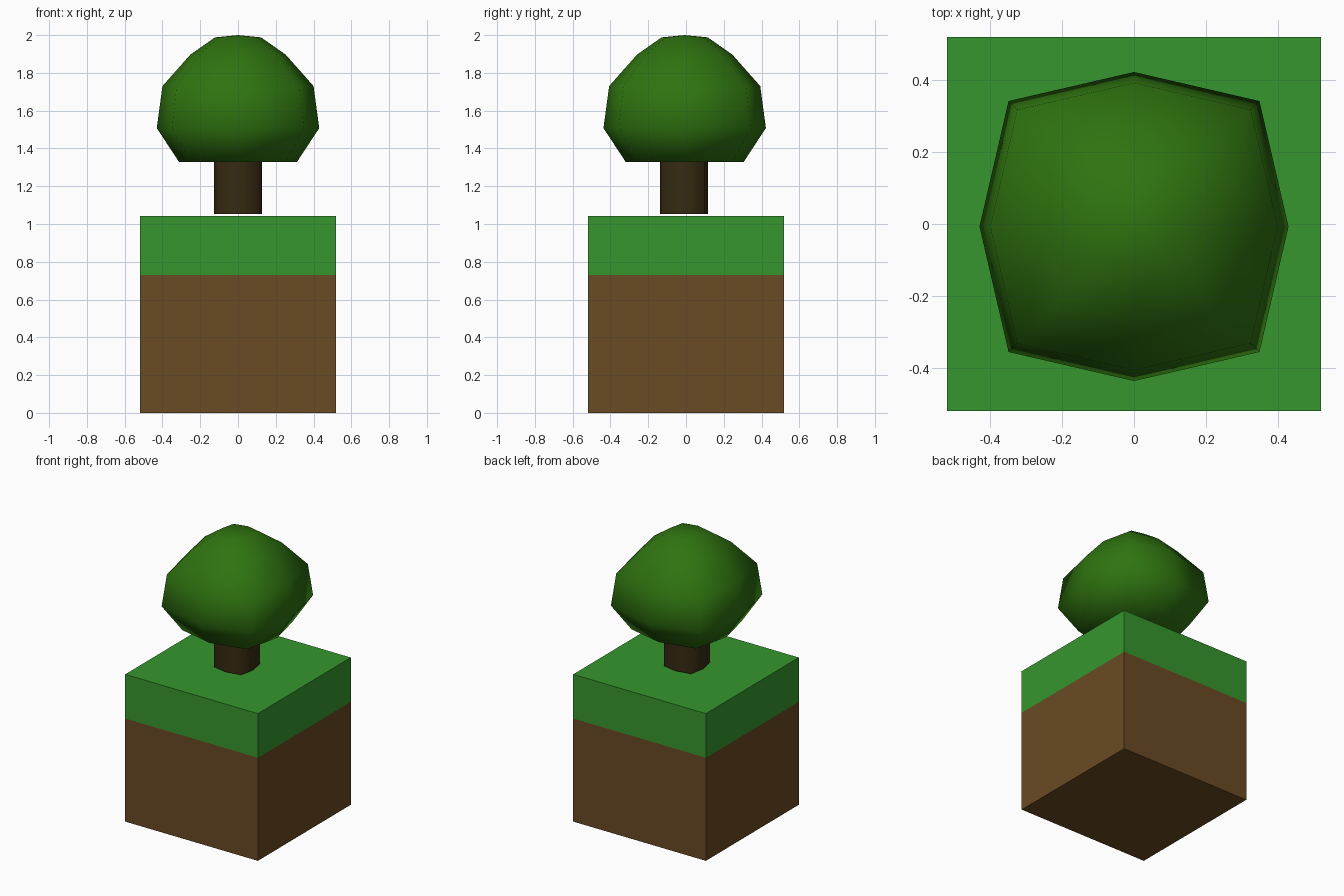
import bpy, bmesh
from mathutils import Vector

if "Cube" in bpy.data.objects:
    bpy.data.objects.remove(bpy.data.objects["Cube"])


def material(name, rgb):
    m = bpy.data.materials.new(name)
    m.diffuse_color = (*rgb, 1)
    m.use_nodes = True
    m.node_tree.nodes["Principled BSDF"].inputs["Base Color"].default_value = m.diffuse_color
    return m


grass = material("grass_green", (0.037, 0.305, 0.027))
dirt = material("dirt_brown", (0.144, 0.069, 0.017))
leaves = material("leaf_green", (0.028, 0.171, 0.005))
bark = material("bark_brown", (0.037, 0.024, 0.006))


def finish(bm, name, mats):
    bmesh.ops.recalc_face_normals(bm, faces=bm.faces[:])
    mesh = bpy.data.meshes.new(name)
    bm.to_mesh(mesh)
    bm.free()
    for m in mats:
        mesh.materials.append(m)
    ob = bpy.data.objects.new(name, mesh)
    bpy.context.collection.objects.link(ob)
    return ob


def ring_stack(name, profile, corner, y_offset, mat, apex=None, smooth_caps=False):
    """Stack of eight-sided squarish rings; profile holds (half width, z)."""
    bm = bmesh.new()
    dirs = [(1, 0), (corner, corner), (0, 1), (-corner, corner),
            (-1, 0), (-corner, -corner), (0, -1), (corner, -corner)]
    rings = [[bm.verts.new((r * x, r * y + y_offset, z)) for x, y in dirs]
             for r, z in profile]
    for a, b in zip(rings, rings[1:]):
        for i in range(8):
            j = (i + 1) % 8
            bm.faces.new((a[i], a[j], b[j], b[i])).smooth = True
    bm.faces.new(rings[0]).smooth = smooth_caps
    if apex is None:
        bm.faces.new(rings[-1]).smooth = smooth_caps
    else:
        tip = bm.verts.new((0, y_offset, apex))
        for i in range(8):
            bm.faces.new((rings[-1][i], rings[-1][(i + 1) % 8], tip)).smooth = True
    return finish(bm, name, [mat])


# ground block: one box cut at the turf line, coloured by height
TURF_Z, TOP_Z, HALF = 0.73, 1.043, 0.52
bm = bmesh.new()
bmesh.ops.create_cube(bm, size=1)
for v in bm.verts:
    v.co = Vector((v.co.x * 2 * HALF, v.co.y * 2 * HALF, (v.co.z + 0.5) * TOP_Z))
bmesh.ops.bisect_plane(bm, geom=bm.verts[:] + bm.edges[:] + bm.faces[:],
                       plane_co=(0, 0, TURF_Z), plane_no=(0, 0, 1))
for f in bm.faces:
    f.material_index = 1 if f.calc_center_median().z > TURF_Z else 0
finish(bm, "ground_block", [dirt, grass])

# trunk
ring_stack("trunk", [(0.127, 1.052), (0.127, 1.35)], 0.84, -0.01, bark)

# rounded, flat-bottomed crown
ring_stack("tree_crown",
           [(0.312, 1.328), (0.43, 1.508), (0.40, 1.73), (0.252, 1.897), (0.122, 1.988)],
           0.812, -0.007, leaves, apex=2.0, smooth_caps=True)
